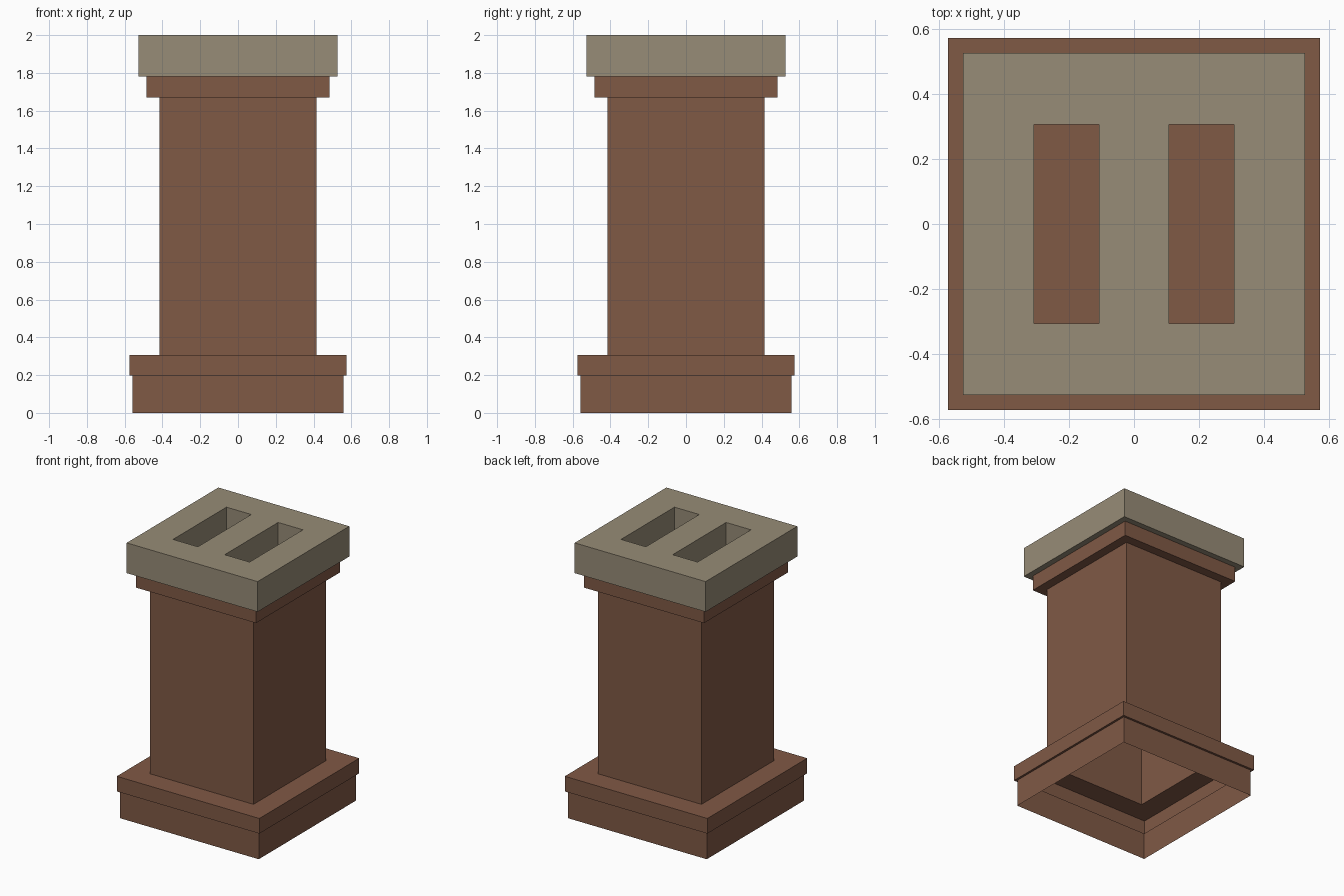
import bpy, bmesh

if "Cube" in bpy.data.objects:
    bpy.data.objects.remove(bpy.data.objects["Cube"])


def material(name, rgb):
    m = bpy.data.materials.new(name)
    m.diffuse_color = (*rgb, 1)
    m.use_nodes = True
    m.node_tree.nodes["Principled BSDF"].inputs["Base Color"].default_value = m.diffuse_color
    return m


brick = material("brick brown", (0.216, 0.100, 0.060))
stone = material("stone khaki", (0.309, 0.262, 0.184))


def square_loft(bm, profile):
    """Sweep a (half width, height) profile round a square; return the last ring."""
    prev = None
    for r, z in profile:
        ring = [bm.verts.new((sx * r, sy * r, z))
                for sx, sy in ((-1, -1), (1, -1), (1, 1), (-1, 1))]
        if prev:
            for i in range(4):
                j = (i + 1) % 4
                bm.faces.new((prev[i], prev[j], ring[j], ring[i]))
        prev = ring
    return prev


def finish(bm, name, mat):
    bmesh.ops.remove_doubles(bm, verts=bm.verts, dist=0.0005)
    me = bpy.data.meshes.new(name)
    bm.to_mesh(me)
    bm.free()
    me.materials.append(mat)
    ob = bpy.data.objects.new(name, me)
    bpy.context.collection.objects.link(ob)
    return ob


# Brick stack: hollow shell, open underneath, closed below the cap
bm = bmesh.new()
bm.faces.new(square_loft(bm, [
    (0.558, 0), (0.558, 0.197),      # plinth
    (0.574, 0.197), (0.574, 0.307),  # plinth moulding
    (0.416, 0.307), (0.416, 1.67),   # shaft
    (0.484, 1.67), (0.484, 1.78)]))  # collar
finish(bm, "chimney_stack", brick)

# Stone cap: underside lip, sides, and a top with two slots
Z0, Z1, R = 1.78, 2.0, 0.527
bm = bmesh.new()
square_loft(bm, [(0.484, Z0), (R, Z0), (R, Z1)])
xs = [-R, -0.308, -0.108, 0.108, 0.308, R]
ys = [-R, -0.307, 0.307, R]
for i in range(5):
    for j in range(3):
        x0, x1, y0, y1 = xs[i], xs[i + 1], ys[j], ys[j + 1]
        corners = [(x0, y0), (x1, y0), (x1, y1), (x0, y1)]
        if j == 1 and i in (1, 3):
            # Slot walls, facing into the opening
            for k in range(4):
                a, b = corners[k], corners[(k + 1) % 4]
                bm.faces.new([bm.verts.new(p) for p in (
                    (*a, Z1), (*b, Z1), (*b, Z0), (*a, Z0))])
        else:
            bm.faces.new([bm.verts.new((*c, Z1)) for c in corners])
finish(bm, "chimney_cap", stone)
